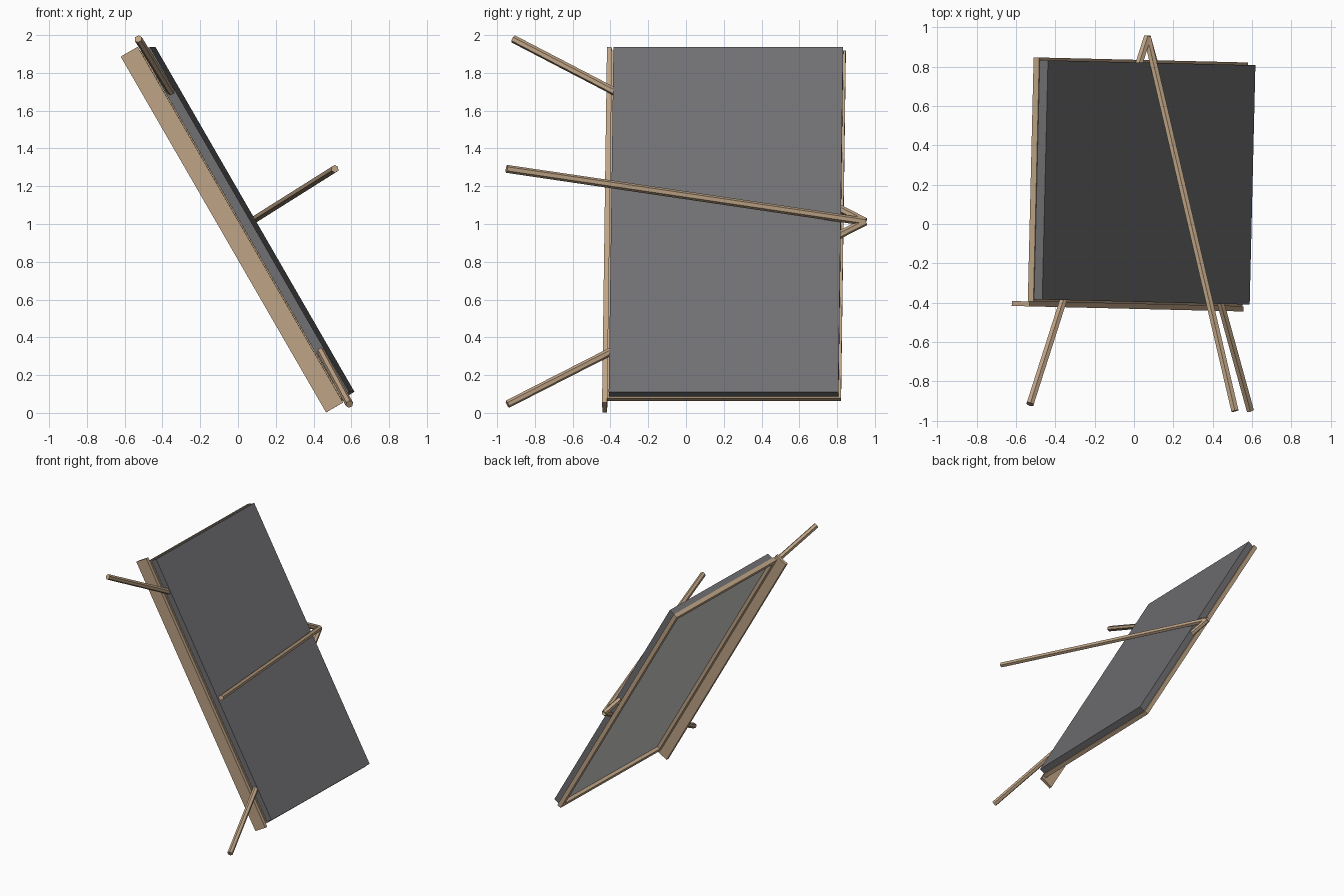
import bpy, math
from mathutils import Matrix, Vector

if "Cube" in bpy.data.objects:
    bpy.data.objects.remove(bpy.data.objects["Cube"])


def material(name, rgb):
    m = bpy.data.materials.new(name)
    m.diffuse_color = (*rgb, 1)
    m.use_nodes = True
    m.node_tree.nodes["Principled BSDF"].inputs["Base Color"].default_value = m.diffuse_color
    return m


WOOD = material("tan wood", (0.515, 0.366, 0.235))
SLATE = material("dark slate", (0.163, 0.163, 0.172))
WHITE = material("pale panel", (0.63, 0.63, 0.62))

# Leaning frame of the board: local x = length, y = height, z = face normal
TILT = (Matrix.Translation((0, 0, 1)) @ Matrix.Rotation(math.radians(-1.37), 4, 'Z')
        @ Matrix.Rotation(math.radians(60), 4, 'Y'))


def box(name, lo, hi, mat):
    """Box between two corners in the board's own frame."""
    lo, hi = Vector(lo), Vector(hi)
    bpy.ops.mesh.primitive_cube_add(size=1)
    ob = bpy.context.object
    ob.name = name
    ob.data.transform(TILT @ Matrix.Translation((lo + hi) / 2)
                      @ Matrix.Diagonal((*(hi - lo), 1)))
    ob.data.materials.append(mat)
    return ob


def rod(name, a, b, r=0.021):
    """Six-sided pole between two points."""
    a, b = Vector(a), Vector(b)
    bpy.ops.mesh.primitive_cylinder_add(vertices=6, radius=r, depth=(b - a).length)
    ob = bpy.context.object
    ob.name = name
    ob.data.transform(Matrix.Translation((a + b) / 2)
                      @ (b - a).to_track_quat('Z', 'Y').to_matrix().to_4x4())
    ob.data.materials.append(WOOD)
    return ob


# Writing board, with a pale panel on its reverse
box("board", (-1.04, -0.395, 0.025), (1.068, 0.821, 0.073), SLATE)
box("back_panel", (-1.03, -0.385, 0.018), (1.06, 0.815, 0.025), WHITE)

# Batten frame around the reverse, slightly proud of the board
L0, L1, F0, F1, T = -1.046, 1.077, -0.406, 0.834, 0.035
B0, B1 = -0.008, 0.025
box("frame_bottom", (L0, F0, B0), (L1, F0 + T, B1), WOOD)
box("frame_top", (L0, F1 - T, B0), (L1, F1, B1), WOOD)
box("frame_left", (L0, F0 + T, B0), (L0 + T, F1 - T, B1), WOOD)
box("frame_right", (L1 - T, F0 + T, B0), (L1, F1 - T, B1), WOOD)

# Ledge under the frame
box("ledge", (-1.073, -0.431, -0.086), (1.102, F0, 0.018), WOOD)

# Three legs meeting behind the top of the board
APEX = (0.068, 0.948, 1.012)
rod("front_leg_left", APEX, (-0.528, -0.915, 1.980))
rod("front_leg_right", APEX, (0.590, -0.945, 0.046))
rod("rear_leg", APEX, (0.513, -0.950, 1.292))
